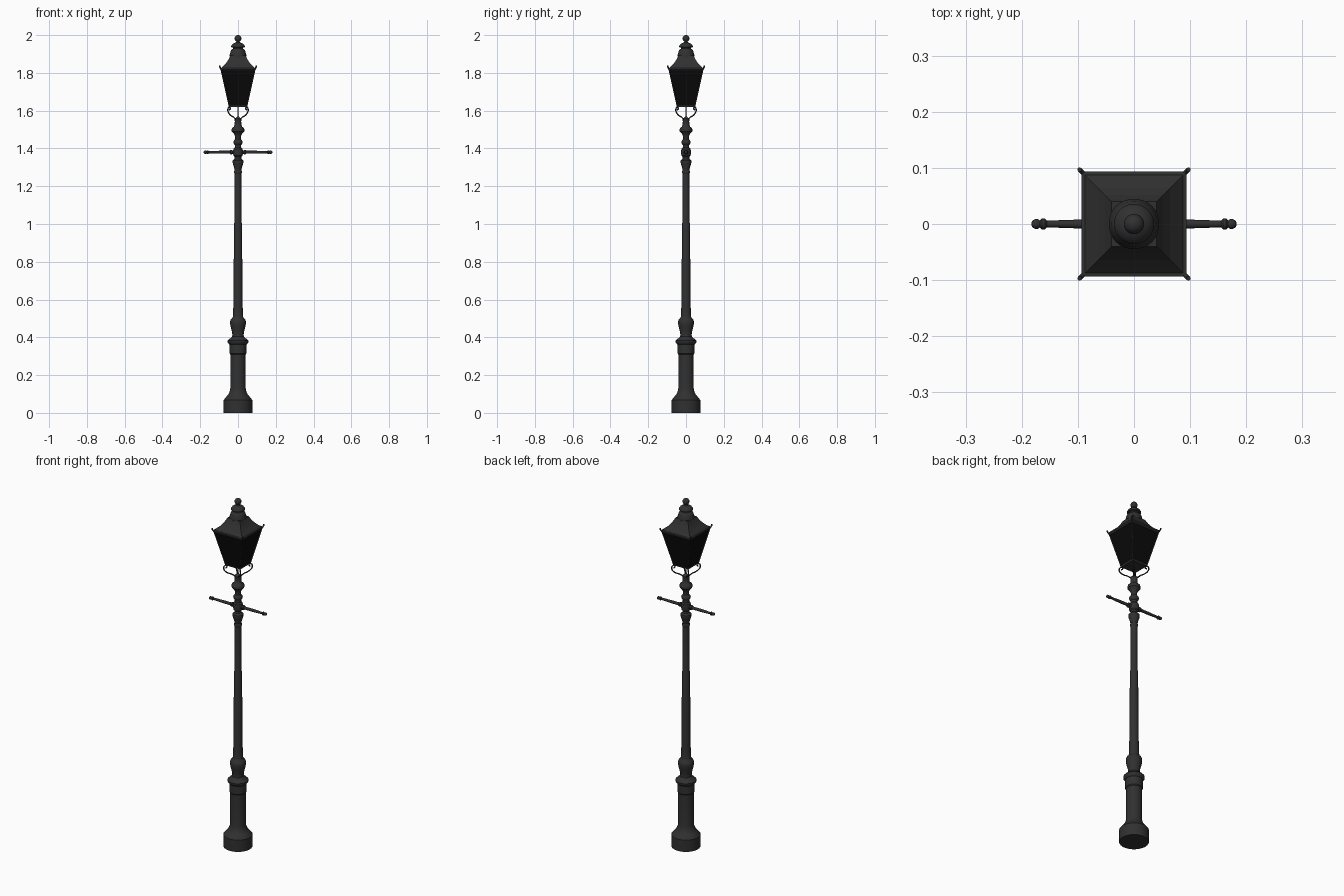
import bpy, bmesh, math
from mathutils import Vector, Matrix

if "Cube" in bpy.data.objects:
    bpy.data.objects.remove(bpy.data.objects["Cube"])


def material(name, v):
    m = bpy.data.materials.new(name)
    m.diffuse_color = (v, v, v, 1)
    m.use_nodes = True
    m.node_tree.nodes["Principled BSDF"].inputs["Base Color"].default_value = m.diffuse_color
    return m


IRON = material("dark iron", 0.03)
GLASS = material("black glass", 0.003)


def finish(name, bm, mat, smooth=True):
    bmesh.ops.recalc_face_normals(bm, faces=bm.faces)
    me = bpy.data.meshes.new(name)
    bm.to_mesh(me)
    bm.free()
    me.materials.append(mat)
    ob = bpy.data.objects.new(name, me)
    bpy.context.collection.objects.link(ob)
    if smooth:
        bpy.ops.object.select_all(action='DESELECT')
        bpy.context.view_layer.objects.active = ob
        ob.select_set(True)
        bpy.ops.object.shade_smooth_by_angle(angle=math.radians(35))
    return ob


def lathe(name, profile, seg=32, mat=IRON, matrix=None, caps=True):
    """Loft (radius, height) rings; seg=4 gives a square with half-width = radius."""
    bm = bmesh.new()
    k, off = (math.sqrt(2), math.pi / 4) if seg == 4 else (1, 0)
    rings = []
    for r, z in profile:
        rings.append([bm.verts.new((r * k * math.cos(off + 2 * math.pi * i / seg),
                                    r * k * math.sin(off + 2 * math.pi * i / seg), z))
                      for i in range(seg)])
    for a, b in zip(rings, rings[1:]):
        for i in range(seg):
            j = (i + 1) % seg
            bm.faces.new((a[i], a[j], b[j], b[i]))
    if caps:
        bm.faces.new(rings[0][::-1])
        bm.faces.new(rings[-1])
    if matrix:
        bm.transform(matrix)
    return finish(name, bm, mat, seg != 4)


def ball(r, z, n=10, start=-80, end=88):
    angs = [math.radians(start + (end - start) * i / n) for i in range(n + 1)]
    return [(r * math.cos(a), z + r * math.sin(a)) for a in angs]


def tube(name, points, r, kind='NURBS'):
    cu = bpy.data.curves.new(name, 'CURVE')
    cu.dimensions = '3D'
    cu.bevel_depth = r
    cu.bevel_resolution = 2
    cu.resolution_u = 5
    cu.use_fill_caps = True
    sp = cu.splines.new(kind)
    sp.points.add(len(points) - 1)
    for p, c in zip(sp.points, points):
        p.co = (*c, 1)
    if kind == 'NURBS':
        sp.order_u = 3
        sp.use_endpoint_u = True
    cu.materials.append(IRON)
    ob = bpy.data.objects.new(name, cu)
    bpy.context.collection.objects.link(ob)
    return ob


# Pedestal
lathe("pedestal", [(.076, 0), (.076, .068), (.072, .073), (.068, .078), (.06, .088),
                   (.053, .095), (.048, .105), (.044, .115), (.041, .13), (.041, .31),
                   (.045, .315), (.045, .362), (.05, .367), (.055, .375), (.055, .382),
                   (.048, .39), (.036, .398), (.031, .405)])
# Vase-shaped swelling and tapered shaft
lathe("shaft", [(.031, .40), (.03, .415), (.032, .43), (.038, .452), (.042, .472),
                (.042, .485), (.037, .497), (.029, .504), (.027, .512), (.025, .56),
                (.0245, .57), (.021, 1.0), (.0185, 1.01), (.0175, 1.27)])
# Turned upper column
lathe("upper_column", [(.0175, 1.265), (.021, 1.272), (.021, 1.278), (.018, 1.284),
                       (.021, 1.30), (.027, 1.318), (.029, 1.328), (.028, 1.336), (.019, 1.345),
                       (.018, 1.356), (.024, 1.362), (.027, 1.38), (.024, 1.398),
                       (.017, 1.405), (.017, 1.418), (.024, 1.427), (.025, 1.434),
                       (.022, 1.442), (.016, 1.449), (.016, 1.465), (.022, 1.478),
                       (.033, 1.49), (.034, 1.5), (.031, 1.508), (.022, 1.515),
                       (.018, 1.525), (.017, 1.545), (.019, 1.55), (.019, 1.556),
                       (.012, 1.56), (.004, 1.568), (.003, 1.63)])

# Ladder rest arms
for side, name in ((1, "right"), (-1, "left")):
    m = Matrix.Translation((0, 0, 1.38)) @ Matrix.Rotation(side * math.pi / 2, 4, 'Y')
    lathe(name + "_ladder_arm", [(.009, .015), (.009, .03), (.013, .033), (.013, .039),
                                 (.008, .043), (.008, .095), (.006, .155), (.01, .159),
                                 (.01, .164), (.006, .168)] + ball(.009, .174, 6, -45),
          16, matrix=m)

# Lantern: glass, sill, eave and concave roof
lathe("lantern_glass", [(.045, 1.625), (.087, 1.815)], 4, GLASS)
lathe("lantern_sill", [(.047, 1.62), (.0485, 1.627)], 4)
lathe("lantern_eave", [(.088, 1.812), (.094, 1.818), (.094, 1.826), (.089, 1.827)], 4)
lathe("lantern_roof", [(.092, 1.822), (.078, 1.836), (.064, 1.851), (.052, 1.868),
                       (.043, 1.885), (.04, 1.892)], 4)
# Corner bars, roof ears and scroll brackets
for i in range(4):
    a = math.pi / 4 + i * math.pi / 2
    d = Vector((math.cos(a), math.sin(a), 0))

    def path(pts):
        return [d * r + Vector((0, 0, z)) for r, z in pts]

    s = math.sqrt(2)
    tube(f"corner_bar_{i}", path([(.046 * s, 1.622), (.09 * s, 1.82)]), .003, 'POLY')
    tube(f"roof_ear_{i}", path([(.084 * s, 1.822), (.091 * s, 1.822), (.096 * s, 1.83),
                                (.097 * s, 1.838)]), .004)
    tube(f"scroll_bracket_{i}", path([(.012, 1.55), (.03, 1.566), (.05, 1.572), (.068, 1.584),
                                      (.078, 1.602), (.072, 1.619), (.059, 1.618),
                                      (.057, 1.606), (.066, 1.604)]), .0035)

# Chimney cap and ball finial
lathe("chimney_cap", [(.038, 1.885), (.044, 1.887), (.045, 1.893), (.042, 1.9), (.04, 1.912),
                      (.035, 1.922), (.027, 1.928), (.027, 1.934), (.036, 1.936),
                      (.036, 1.942), (.031, 1.95), (.022, 1.957), (.011, 1.961),
                      (.008, 1.966)] + ball(.018, 1.982, 10, -60))
